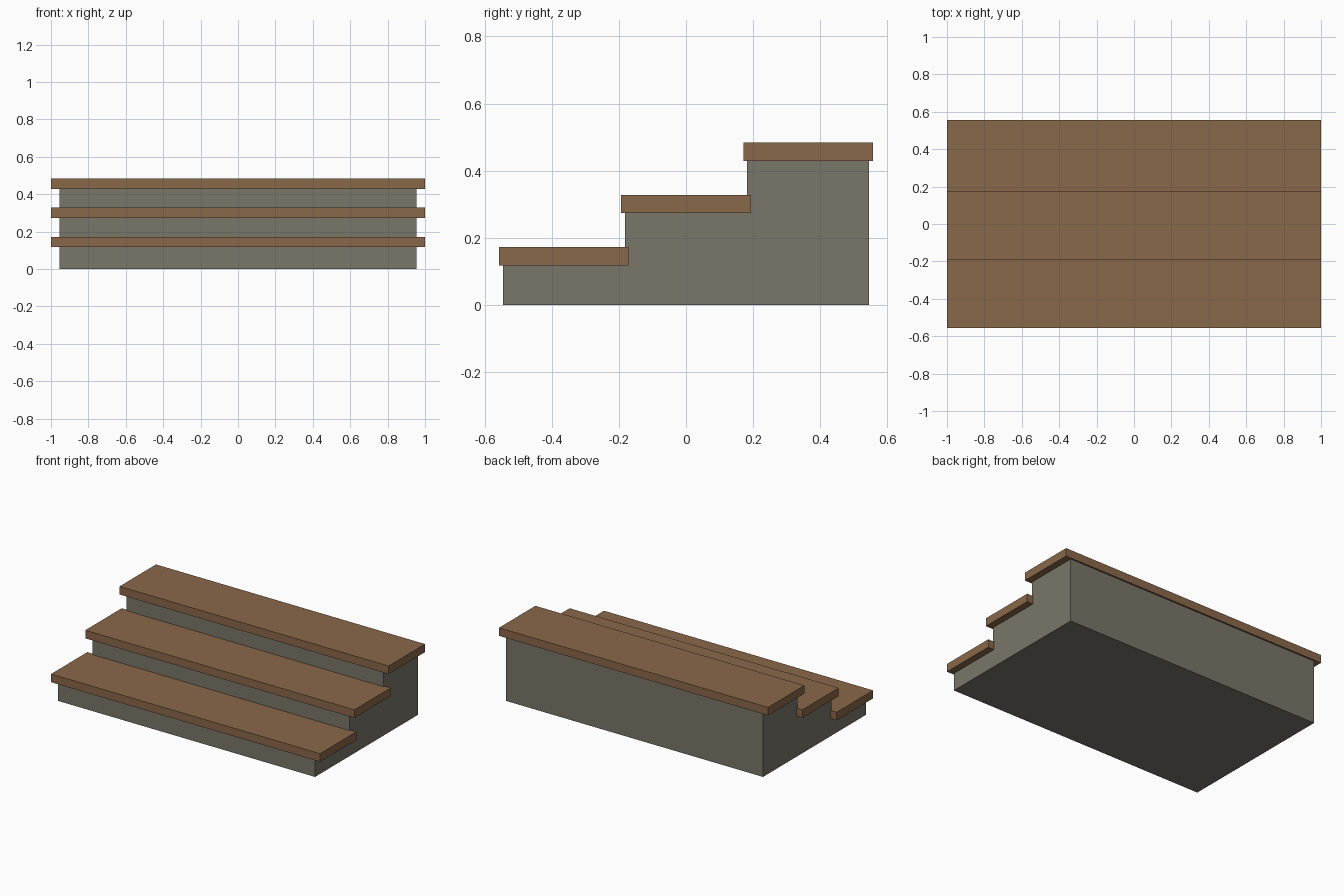
import bpy
import bmesh

cube = bpy.data.objects.get("Cube")
if cube:
    bpy.data.objects.remove(cube, do_unlink=True)

STEPS = 3
RUN = 0.364             # depth of one step
RISE = 0.1555           # height of one step
FIRST = 0.118           # underside of the lowest tread
FRONT = -0.546          # front face of the base
THICK = 0.0545          # tread thickness
OVERHANG = 0.011        # tread lip, front and back


def make_material(name, colour):
    mat = bpy.data.materials.new(name)
    mat.use_nodes = True
    mat.diffuse_color = colour
    mat.node_tree.nodes["Principled BSDF"].inputs["Base Color"].default_value = colour
    return mat


def extrude_profile(name, profile, half_width, mat):
    """Extrude a closed (y, z) profile symmetrically along x."""
    bm = bmesh.new()
    face = bm.faces.new([bm.verts.new((-half_width, y, z)) for y, z in profile])
    result = bmesh.ops.extrude_face_region(bm, geom=[face])
    moved = [v for v in result["geom"] if isinstance(v, bmesh.types.BMVert)]
    bmesh.ops.translate(bm, verts=moved, vec=(2 * half_width, 0, 0))
    bmesh.ops.recalc_face_normals(bm, faces=bm.faces)
    mesh = bpy.data.meshes.new(name)
    bm.to_mesh(mesh)
    bm.free()
    mesh.materials.append(mat)
    obj = bpy.data.objects.new(name, mesh)
    bpy.context.collection.objects.link(obj)
    return obj


stone = make_material("grey_stone", (0.195, 0.180, 0.144, 1))
wood = make_material("brown_wood", (0.254, 0.138, 0.069, 1))

# Solid stepped base
outline = [(FRONT, 0)]
for i in range(STEPS):
    top = FIRST + i * RISE
    outline += [(FRONT + i * RUN, top), (FRONT + (i + 1) * RUN, top)]
outline.append((FRONT + STEPS * RUN, 0))
extrude_profile("stair_base", outline, 0.955, stone)

# Overhanging treads
for i, place in enumerate(("lower", "middle", "upper")):
    y0 = FRONT + i * RUN - OVERHANG
    y1 = FRONT + (i + 1) * RUN + OVERHANG
    z0 = FIRST + i * RISE
    z1 = z0 + THICK
    extrude_profile(place + "_tread", [(y0, z0), (y0, z1), (y1, z1), (y1, z0)], 1.0, wood)
